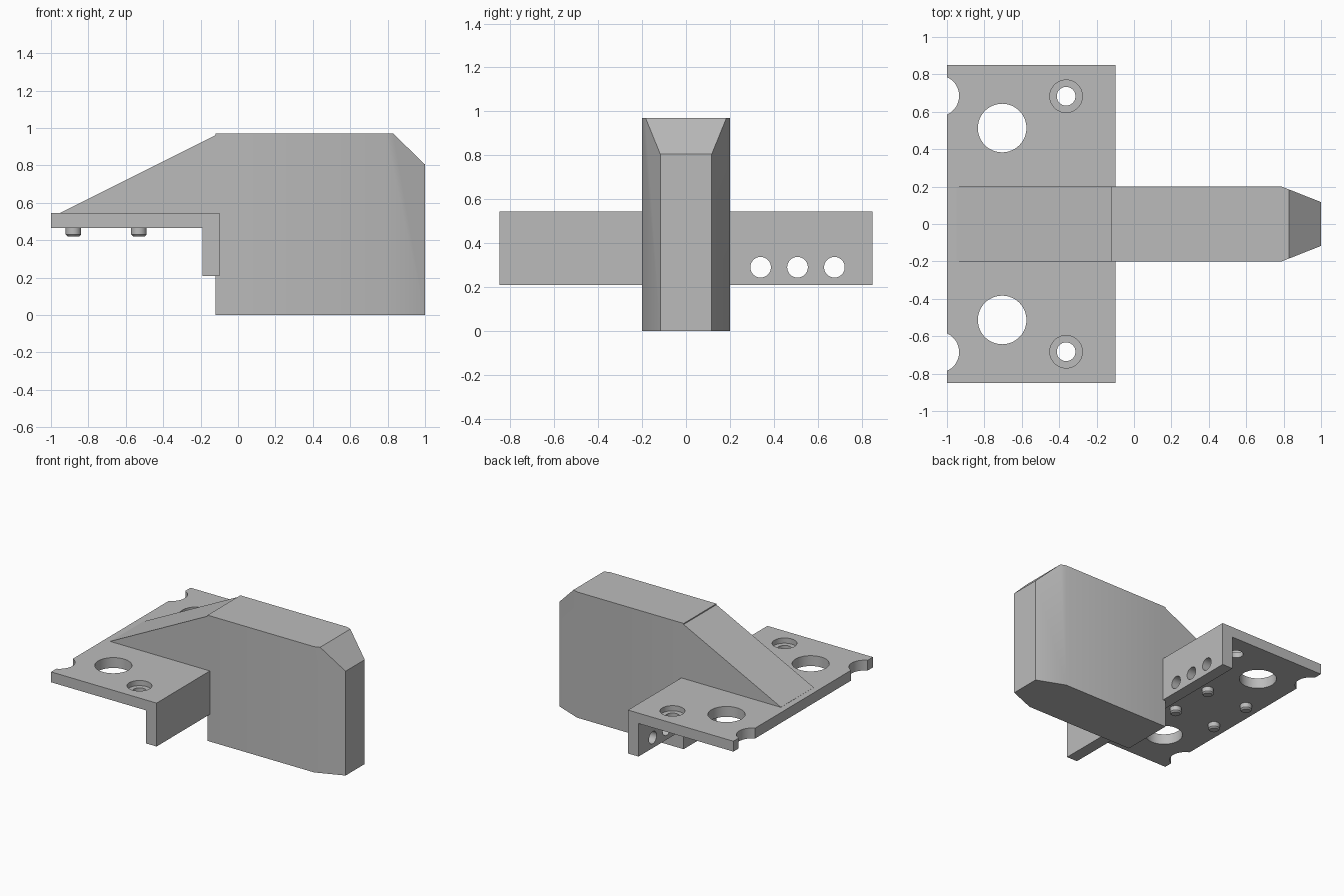
import bpy, bmesh, math
from mathutils import Vector

cube = bpy.data.objects.get("Cube")
if cube:
    bpy.data.objects.remove(cube, do_unlink=True)

# Single grey finish
grey = bpy.data.materials.new("plain grey")
grey.use_nodes = True
COLOUR = (0.5, 0.5, 0.5, 1)
grey.diffuse_color = COLOUR
grey.node_tree.nodes["Principled BSDF"].inputs["Base Color"].default_value = COLOUR


def add_object(name, bm):
    bmesh.ops.recalc_face_normals(bm, faces=bm.faces[:])
    mesh = bpy.data.meshes.new(name)
    bm.to_mesh(mesh)
    bm.free()
    obj = bpy.data.objects.new(name, mesh)
    mesh.materials.append(grey)
    bpy.context.collection.objects.link(obj)
    return obj


def prism(points, direction):
    """Extrude a flat outline along a direction."""
    bm = bmesh.new()
    face = bm.faces.new([bm.verts.new(p) for p in points])
    moved = bmesh.ops.extrude_face_region(bm, geom=[face])["geom"]
    verts = [g for g in moved if isinstance(g, bmesh.types.BMVert)]
    bmesh.ops.translate(bm, verts=verts, vec=Vector(direction))
    return bm


def side_prism(profile, half):
    """Extrude an x-z profile symmetrically across y."""
    return prism([(x, -half, z) for x, z in profile], (0, 2 * half, 0))


def cylinder(name, center, radius, depth, axis="Z", chamfer=0):
    bm = bmesh.new()
    bmesh.ops.create_cone(bm, cap_ends=True, segments=48, radius1=radius,
                          radius2=radius, depth=depth)
    if chamfer:
        rim = [e for e in bm.edges if all(v.co.z < 0 for v in e.verts)]
        bmesh.ops.bevel(bm, geom=rim, offset=chamfer, segments=1, affect="EDGES")
    for v in bm.verts:
        if axis == "X":
            v.co = Vector((v.co.z, v.co.x, v.co.y))
        v.co += Vector(center)
    return add_object(name, bm)


def select_only(obj):
    bpy.ops.object.select_all(action="DESELECT")
    obj.select_set(True)
    bpy.context.view_layer.objects.active = obj


def smooth(obj):
    select_only(obj)
    bpy.ops.object.shade_smooth_by_angle(angle=math.radians(25))


def cut(obj, cutter):
    cutter.hide_render = True
    mod = obj.modifiers.new("hole", "BOOLEAN")
    mod.operation = "DIFFERENCE"
    mod.solver = "EXACT"
    mod.object = cutter
    select_only(obj)
    bpy.ops.object.modifier_apply(modifier=mod.name)
    bpy.data.objects.remove(cutter, do_unlink=True)


# Tall body with tapered nose and sloped upper corner
TOP = 0.97
outline = [(-0.12, -0.2), (0.79, -0.2), (1, -0.117), (1, 0.117), (0.79, 0.2), (-0.12, 0.2)]
bm = prism([(x, y, 0) for x, y in outline], (0, 0, TOP))
sliced = bmesh.ops.bisect_plane(bm, geom=bm.verts[:] + bm.edges[:] + bm.faces[:],
                                plane_co=(0.83, 0, TOP), plane_no=(0.165, 0, 0.17),
                                clear_outer=True)
rim = [g for g in sliced["geom_cut"] if isinstance(g, bmesh.types.BMEdge)]
bmesh.ops.edgeloop_fill(bm, edges=rim)
smooth(add_object("body", bm))

# Sloping rib joining the plate to the body
add_object("sloping_rib", side_prism([(-0.95, 0.54), (-0.95, 0.546), (-0.12, 0.962), (-0.12, 0.54)], 0.2))

# Angle bracket: flat plate with a downturned flange
bracket = add_object("angle_bracket", side_prism(
    [(-1, 0.465), (-1, 0.545), (-0.1, 0.545), (-0.1, 0.21), (-0.19, 0.21), (-0.19, 0.465)], 0.85))
for side in (-1, 1):
    # Large hole, edge notch, then stepped screw hole
    cut(bracket, cylinder("large_hole", (-0.705, side * 0.513, 0.5), 0.13, 0.3))
    cut(bracket, cylinder("edge_notch", (-1.045, side * 0.685, 0.5), 0.11, 0.3))
    cut(bracket, cylinder("screw_hole", (-0.363, side * 0.683, 0.5), 0.05, 0.3))
    cut(bracket, cylinder("screw_recess", (-0.363, side * 0.683, 0.555), 0.087, 0.1))
    # Row of flange holes
    for y in (0.34, 0.508, 0.676):
        cut(bracket, cylinder("flange_hole", (-0.145, side * y, 0.29), 0.047, 0.3, "X"))
smooth(bracket)

# Locating pegs under the plate
for x in (-0.88, -0.53):
    for y in (-0.175, 0.175):
        smooth(cylinder("locating_peg", (x, y, 0.447), 0.041, 0.054, chamfer=0.01))
